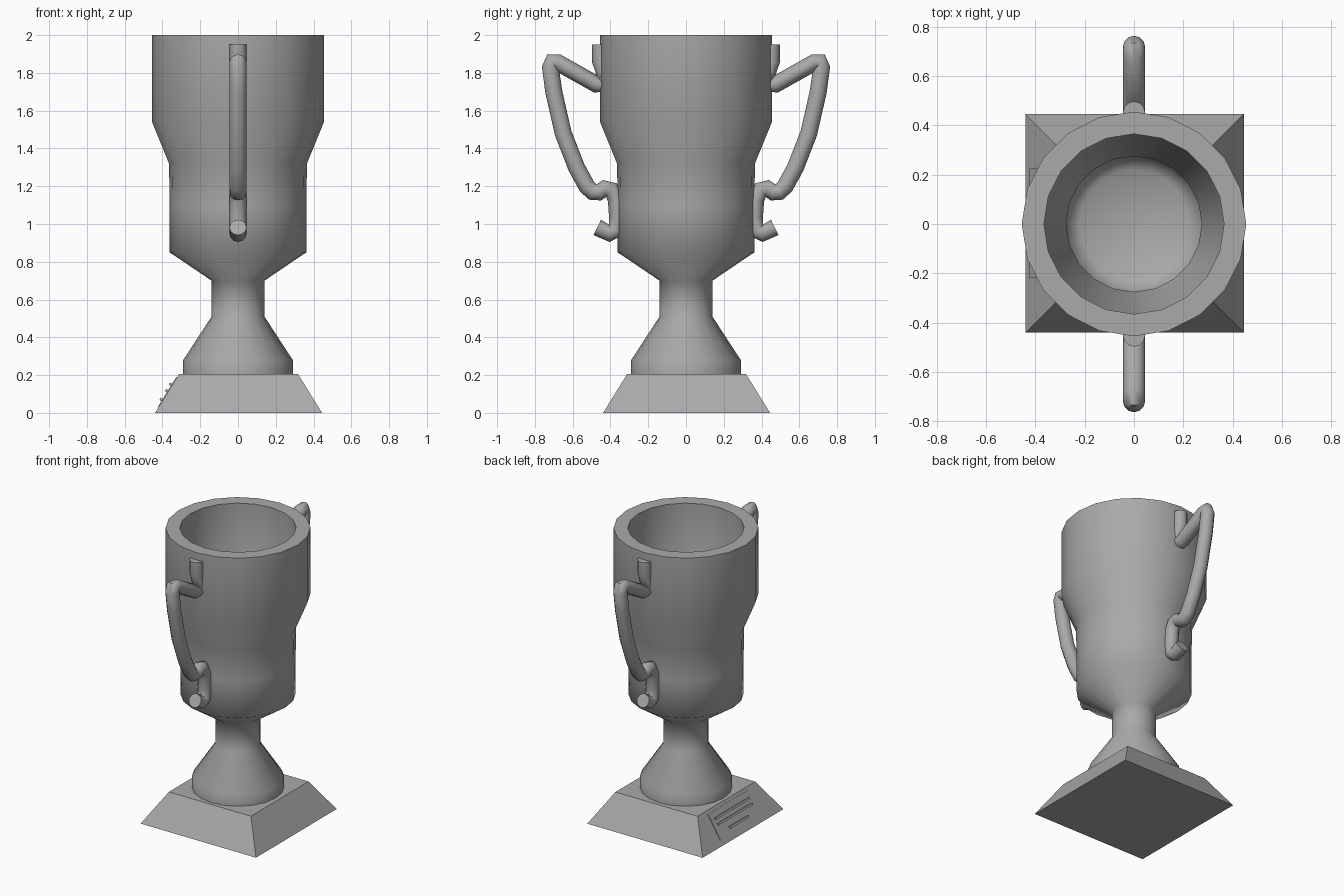
import bpy, bmesh, math
from mathutils import Matrix, Vector

cube = bpy.data.objects.get("Cube")
if cube:
    bpy.data.objects.remove(cube)

metal = bpy.data.materials.new("grey_metal")
metal.use_nodes = True
colour = (0.4, 0.4, 0.4, 1)
metal.diffuse_color = colour
metal.node_tree.nodes["Principled BSDF"].inputs["Base Color"].default_value = colour


def add_mesh(name, bm):
    bmesh.ops.recalc_face_normals(bm, faces=bm.faces)
    mesh = bpy.data.meshes.new(name)
    bm.to_mesh(mesh)
    bm.free()
    mesh.materials.append(metal)
    obj = bpy.data.objects.new(name, mesh)
    bpy.context.collection.objects.link(obj)
    return obj


def smooth(obj, degrees):
    bpy.ops.object.select_all(action='DESELECT')
    obj.select_set(True)
    bpy.context.view_layer.objects.active = obj
    bpy.ops.object.shade_smooth_by_angle(angle=math.radians(degrees))


def lathe(name, profile, sides):
    bm = bmesh.new()
    verts = [bm.verts.new((r, 0, z)) for r, z in profile]
    edges = [bm.edges.new(pair) for pair in zip(verts, verts[1:])]
    bmesh.ops.spin(bm, geom=verts + edges, cent=(0, 0, 0), axis=(0, 0, 1),
                   angle=math.tau, steps=sides)
    bmesh.ops.remove_doubles(bm, verts=bm.verts, dist=0.0005)
    return add_mesh(name, bm)


def box(name, size, matrix):
    bm = bmesh.new()
    bmesh.ops.create_cube(bm, size=1, matrix=matrix @ Matrix.Diagonal((*size, 1)))
    return add_mesh(name, bm)


# Square plinth with sloping sides
bm = bmesh.new()
bmesh.ops.create_cone(bm, cap_ends=True, segments=4, radius1=0.442 * math.sqrt(2),
                      radius2=0.315 * math.sqrt(2), depth=0.205,
                      matrix=Matrix.Translation((0.003, 0.003, 0.1025))
                      @ Matrix.Rotation(math.pi / 4, 4, 'Z'))
add_mesh("plinth", bm)

# Stem and hollow bowl in one turned profile
cup = lathe("cup", [
    (0, 0.2), (0.29, 0.2), (0.29, 0.28), (0.14, 0.51), (0.14, 0.7),
    (0.362, 0.85), (0.362, 1.1), (0.365, 1.32), (0.455, 1.54), (0.455, 2),
    (0.365, 2), (0.365, 1.54), (0.275, 1.32), (0.275, 0.92), (0.22, 0.88), (0, 0.88)], 20)
smooth(cup, 62)

# Scrolled handles, mirrored front and back
path = [(0.452, 1.95), (0.452, 1.86), (0.425, 1.78), (0.435, 1.735), (0.475, 1.74),
        (0.68, 1.855), (0.71, 1.86), (0.718, 1.83), (0.7, 1.7), (0.65, 1.48),
        (0.58, 1.3), (0.525, 1.2), (0.495, 1.17), (0.46, 1.168), (0.43, 1.188),
        (0.395, 1.18), (0.37, 1.13), (0.362, 1.03), (0.372, 0.965), (0.405, 0.95),
        (0.47, 0.982)]
for name, side in (("front_handle", -1), ("back_handle", 1)):
    curve = bpy.data.curves.new(name, 'CURVE')
    curve.dimensions = '3D'
    curve.bevel_depth = 0.045
    curve.bevel_resolution = 4
    curve.use_fill_caps = True
    spline = curve.splines.new('POLY')
    spline.points.add(len(path) - 1)
    for point, (y, z) in zip(spline.points, path):
        point.co = (0, y * side, z, 1)
    curve.materials.append(metal)
    handle = bpy.data.objects.new(name, curve)
    bpy.context.collection.objects.link(handle)
    bpy.ops.object.select_all(action='DESELECT')
    handle.select_set(True)
    bpy.context.view_layer.objects.active = handle
    bpy.ops.object.convert(target='MESH')
    smooth(bpy.context.object, 60)

# Name plate with raised bars on the sloping right side
slope = Vector((0.127, 0, 0.205)).normalized()
across = Vector((0, 1, 0))
outward = across.cross(slope)
if outward.x > 0:
    outward = -outward
centre = Vector((-0.372, 0.003, 0.108))
turn = Matrix((across, slope, outward)).transposed().to_4x4()
place = Matrix.Translation(centre) @ turn
box("plate", (0.445, 0.185, 0.009), place)
for i, (up, length) in enumerate(((0.045, 0.37), (0.005, 0.37), (-0.05, 0.2))):
    box(f"plate_bar_{i + 1}", (length, 0.014, 0.03),
        place @ Matrix.Translation((0, up, 0.002)))
